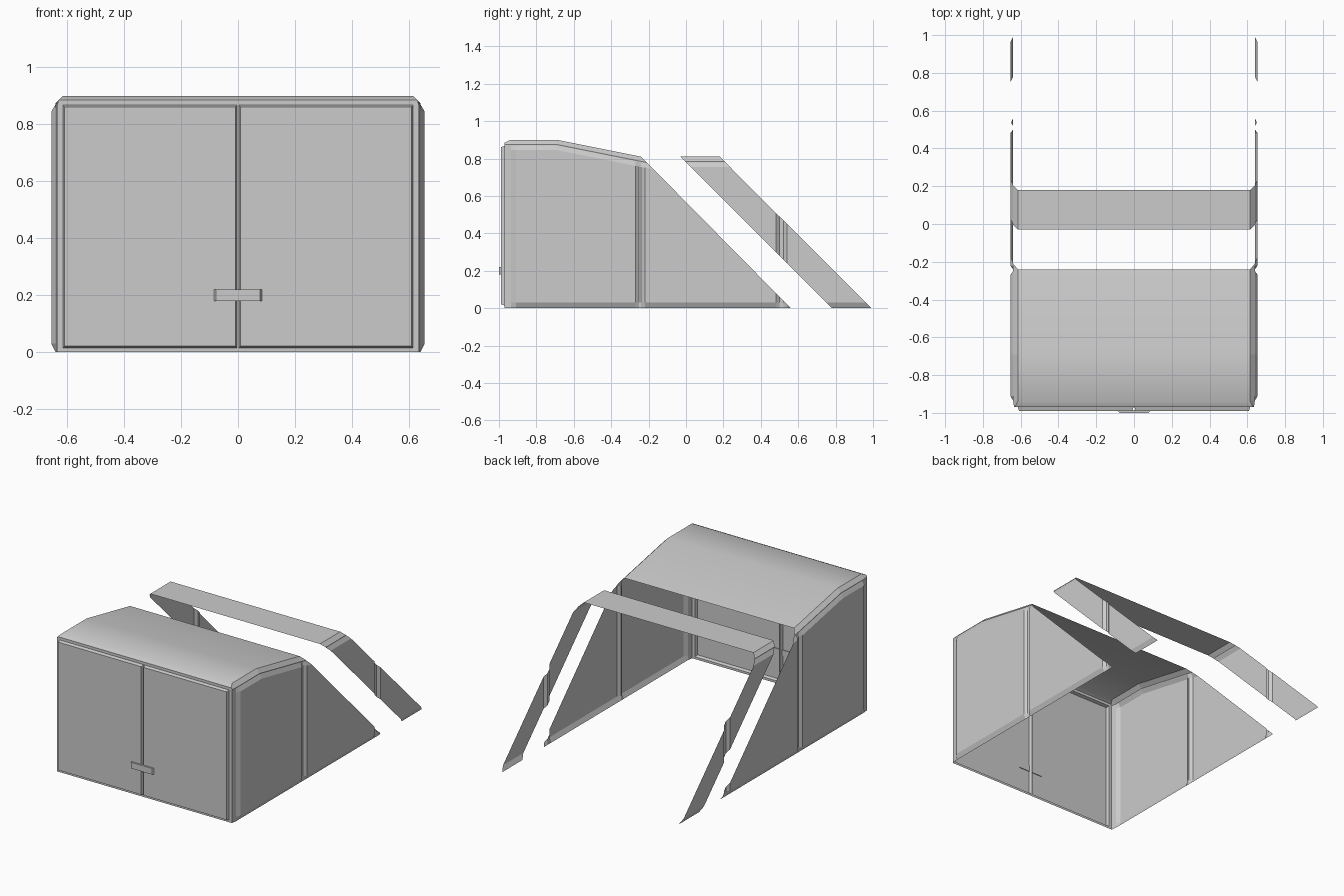
import bpy, bmesh, math
from mathutils import Vector

if "Cube" in bpy.data.objects:
    bpy.data.objects.remove(bpy.data.objects["Cube"])

grey = bpy.data.materials.new("plain grey")
grey.use_nodes = True
grey.diffuse_color = (0.6, 0.6, 0.6, 1)
grey.node_tree.nodes["Principled BSDF"].inputs["Base Color"].default_value = (0.6, 0.6, 0.6, 1)


def finish(name, bm, smooth=False):
    mesh = bpy.data.meshes.new(name)
    bm.to_mesh(mesh)
    bm.free()
    mesh.materials.append(grey)
    for p in mesh.polygons:
        p.use_smooth = smooth
    obj = bpy.data.objects.new(name, mesh)
    bpy.context.collection.objects.link(obj)
    return obj


def ramp(v, pts):
    """Piecewise linear lookup."""
    if v <= pts[0][0]:
        return pts[0][1]
    for (a, fa), (b, fb) in zip(pts, pts[1:]):
        if v <= b:
            return fa + (fb - fa) * (v - a) / (b - a)
    return pts[-1][1]


# Cross-sections of the side panelling: along the length, up from the floor, down from the roof
LENGTH = [(-0.97, 0.635), (-0.935, 0.64), (-0.91, 0.655), (-0.27, 0.655), (-0.25, 0.64),
          (-0.24, 0.64), (-0.22, 0.655), (0.48, 0.655), (0.50, 0.64), (0.52, 0.64), (0.54, 0.655)]
FLOOR = [(0, 0.64), (0.03, 0.655)]
EAVES = [(0, 0.615), (0.025, 0.64), (0.03, 0.64), (0.055, 0.655)]
CAB_ROOF = [(0.9, 0.0, -0.69), (0.762, -0.2, 0.0)]   # height at y=0, slope, seam position
BAND_ROOF = [(0.81, 0.0, None)]


def side_x(y, z, roof):
    drop = min(h + k * y for h, k, _ in roof) - z
    return min(ramp(y, LENGTH), ramp(z, FLOOR), ramp(drop, EAVES))


def side_panel(name, outline, roof, s):
    bm = bmesh.new()
    bm.faces.new([bm.verts.new((0, y, z)) for y, z in outline])

    def cut(co, no):
        bmesh.ops.bisect_plane(bm, geom=bm.verts[:] + bm.edges[:] + bm.faces[:],
                               dist=1e-5, plane_co=co, plane_no=no)
    for y, _ in LENGTH[1:]:
        cut((0, y, 0), (0, 1, 0))
    cut((0, 0, 0.03), (0, 0, 1))
    for h, k, seam in roof:
        if seam:
            cut((0, seam, 0), (0, 1, 0))
        for d, _ in EAVES[1:]:
            cut((0, 0, h - d), (0, -k, 1))
    for v in bm.verts:
        v.co.x = s * side_x(v.co.y, v.co.z, roof)
    bm.normal_update()
    for f in bm.faces:
        if f.normal.x * s < 0:
            f.normal_flip()
    return finish(name, bm)


def roof_sheet(name, profile, roof, smooth):
    bm = bmesh.new()
    rows = []
    for y, z in profile:
        x = side_x(y, z, roof)
        rows.append([bm.verts.new((sx * x, y, z)) for sx in (-1, 1)])
    for (a, b), (c, d) in zip(rows, rows[1:]):
        bm.faces.new((a, b, d, c))
    return finish(name, bm, smooth)


# Side walls of the cabin and the sloping rear frame legs
cab_top = [(-0.97, 0.885), (-0.94, 0.9), (-0.69, 0.9), (-0.24, 0.81)]
band_top = [(-0.03, 0.81), (0.18, 0.81)]
for side, s in (("left", 1), ("right", -1)):
    side_panel(side + "_side_wall", [(-0.97, 0)] + cab_top + [(0.56, 0)], CAB_ROOF, s)
    side_panel(side + "_rear_frame_leg", band_top + [(0.99, 0), (0.78, 0)], BAND_ROOF, s)

# Roof and the top bar of the rear frame
roof_sheet("roof", cab_top, CAB_ROOF, True)
roof_sheet("rear_frame_top", band_top, BAND_ROOF, False)

# Front wall: a grid whose two large cells are raised as doors
bm = bmesh.new()
xs = [-0.635, -0.615, -0.003, 0.003, 0.615, 0.635]
zs = [0, 0.015, 0.867, 0.885]
grid = [[bm.verts.new((0.63 * (1 if x > 0 else -1) if z > 0.88 and abs(x) > 0.63 else x, -0.97, z))
         for x in xs] for z in zs]
doors = []
for j in range(3):
    for i in range(5):
        f = bm.faces.new((grid[j][i], grid[j][i + 1], grid[j + 1][i + 1], grid[j + 1][i]))
        if j == 1 and i in (1, 3):
            doors.append(f)
bm.normal_update()
bmesh.ops.inset_individual(bm, faces=doors, thickness=0.009, depth=0.02)
finish("front_wall_with_doors", bm)

# Door handle: a bar with tapered ends
bm = bmesh.new()
back = [bm.verts.new((x, -0.985, z)) for x, z in ((-0.088, 0.18), (0.088, 0.18), (0.088, 0.22), (-0.088, 0.22))]
front = [bm.verts.new((v.co.x * 0.88, -1.0, v.co.z)) for v in back]
bm.faces.new(front)
bm.faces.new(back[::-1])
for i in range(4):
    k = (i + 1) % 4
    bm.faces.new((back[i], back[k], front[k], front[i]))
finish("door_handle", bm)
